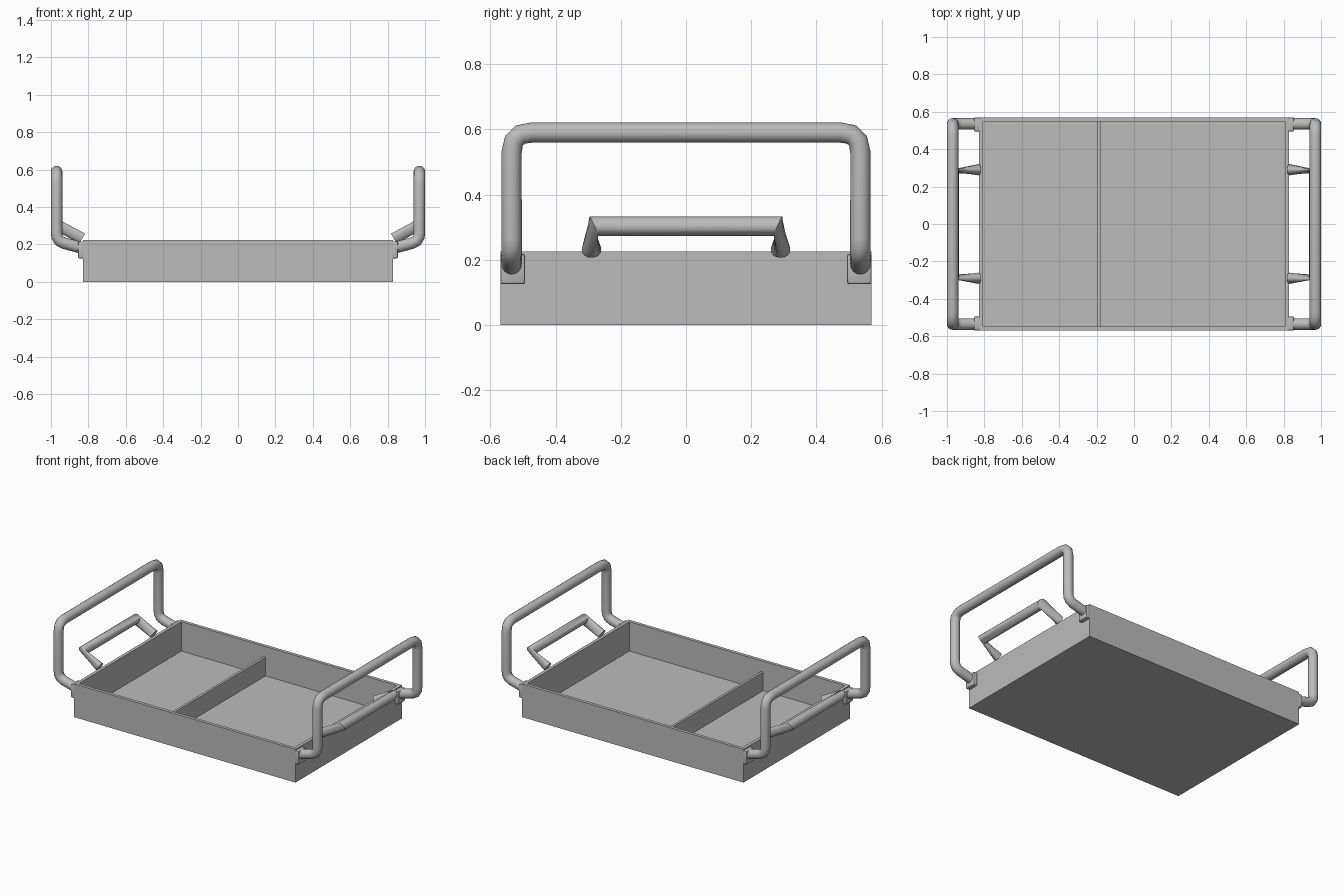
import bpy, bmesh, math
from mathutils import Vector

if "Cube" in bpy.data.objects:
    bpy.data.objects.remove(bpy.data.objects["Cube"])

steel = bpy.data.materials.new("brushed_grey")
steel.diffuse_color = (0.5, 0.5, 0.5, 1)
steel.use_nodes = True
steel.node_tree.nodes["Principled BSDF"].inputs["Base Color"].default_value = steel.diffuse_color


def finish(name, bm, smooth=False):
    bmesh.ops.recalc_face_normals(bm, faces=bm.faces)
    mesh = bpy.data.meshes.new(name)
    bm.to_mesh(mesh)
    bm.free()
    mesh.materials.append(steel)
    ob = bpy.data.objects.new(name, mesh)
    bpy.context.collection.objects.link(ob)
    if smooth:
        bpy.ops.object.select_all(action='DESELECT')
        ob.select_set(True)
        bpy.context.view_layer.objects.active = ob
        bpy.ops.object.shade_smooth_by_angle(angle=math.radians(40))
    return ob


def box(name, lo, hi, bevel=0):
    bm = bmesh.new()
    bmesh.ops.create_cube(bm, size=1)
    for v in bm.verts:
        v.co = [l + (c + 0.5) * (h - l) for c, l, h in zip(v.co, lo, hi)]
    if bevel:
        bmesh.ops.bevel(bm, geom=bm.edges[:], offset=bevel, segments=2,
                        profile=0.5, affect='EDGES')
    return finish(name, bm, bool(bevel))


def loft(name, rings):
    """Skin a list of point rings and cap both ends."""
    bm = bmesh.new()
    loops = [[bm.verts.new(p) for p in r] for r in rings]
    n = len(loops[0])
    for a, b in zip(loops, loops[1:]):
        for i in range(n):
            j = (i + 1) % n
            bm.faces.new((a[i], a[j], b[j], b[i]))
    bm.faces.new(loops[0])
    bm.faces.new(loops[-1])
    return finish(name, bm, True)


def ring(c, u, v, n=16):
    c, u, v = Vector(c), Vector(u), Vector(v)
    return [c + u * math.cos(2 * math.pi * i / n) + v * math.sin(2 * math.pi * i / n)
            for i in range(n)]


def tube(name, pts, r):
    """Round tube along a path, with a carried frame and mitred bends."""
    pts = [Vector(p) for p in pts]
    rings, u = [], Vector((0, 1, 0))
    for i, p in enumerate(pts):
        d0 = (p - pts[max(i - 1, 0)]).normalized()
        d1 = (pts[min(i + 1, len(pts) - 1)] - p).normalized()
        t = (d0 + d1).normalized()
        u = (u - t * u.dot(t)).normalized()
        rings.append(ring(p, u * r, t.cross(u) * r))
    return loft(name, rings)


# Tray: floor plate, four walls and the divider
X, Y, H, T, F = 0.83, 0.57, 0.225, 0.022, 0.026
box("floor_plate", (-X, -Y, 0), (X, Y, F))
bm = bmesh.new()
outline = [(-1, -1), (1, -1), (1, 1), (-1, 1)]
levels = [[bm.verts.new((sx * (X - t), sy * (Y - t), z)) for sx, sy in outline]
          for t, z in ((0, F), (0, H), (T, H), (T, F))]
for k in range(4):
    a, b = levels[k], levels[(k + 1) % 4]
    for i in range(4):
        j = (i + 1) % 4
        bm.faces.new((a[i], a[j], b[j], b[i]))
finish("tray_walls", bm)
box("divider", (-0.195, -Y + T, F), (-0.178, Y - T, 0.152))

# Side profile of the carrying handle (y, x, z), from bracket to top middle
half = [(0.535, 0.84, 0.183), (0.535, 0.93, 0.207), (0.535, 0.955, 0.22),
        (0.535, 0.967, 0.24), (0.535, 0.97, 0.265), (0.535, 0.97, 0.53),
        (0.528, 0.97, 0.565), (0.508, 0.97, 0.584), (0.475, 0.97, 0.59)]

for s, side in ((-1, "left"), (1, "right")):
    # Tall carrying handle
    path = [(s * x, -y, z) for y, x, z in half]
    path += [(s * x, y, z) for y, x, z in reversed(half)]
    tube(side + "_carry_handle", path, 0.031)

    # Rounded mounting brackets
    for e, end in ((-1, "front"), (1, "back")):
        ys = sorted((e * 0.494, e * 0.57))
        xs = sorted((s * 0.822, s * 0.855))
        box(f"{side}_{end}_bracket", (xs[0], ys[0], 0.125),
            (xs[1], ys[1], 0.217), 0.008)

    # Small grip: pinched legs running into a straight bar
    r = 0.03
    d = Vector((s * 0.866, 0, 0.5)) * r
    u = Vector((-s * 0.5, 0, 0.866)) * r
    rings = []
    for e in (-1, 1):
        out = Vector((0, e, 0))
        foot = ring((s * 0.833, e * 0.29, 0.232), out * r, u)
        corner = ring((s * 0.965, e * 0.283, 0.303),
                      d + out * 0.004, u + out * 0.0125)
        rings += [foot, corner] if e < 0 else [corner, foot]
    loft(side + "_small_grip", rings)
